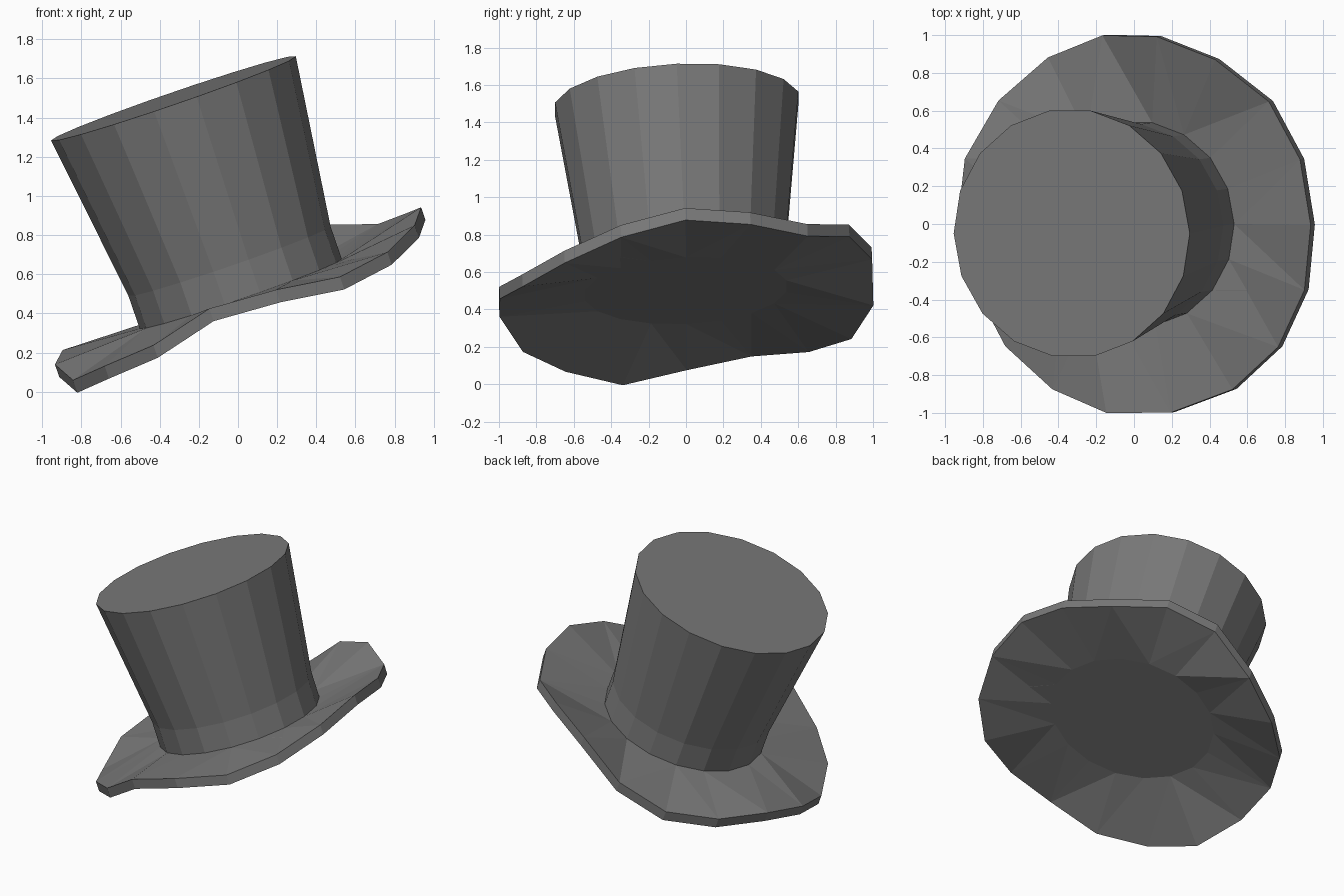
import bpy, bmesh, math
from mathutils import Matrix, Vector

cube = bpy.data.objects.get("Cube")
if cube:
    bpy.data.objects.remove(cube, do_unlink=True)

SIDES = 18
BASE_RADIUS = 0.546

# The whole hat leans over to its right
LEAN = (Matrix.Translation((0.014, 0, 0.5))
        @ Matrix.Rotation(math.radians(-19), 4, "Y")
        @ Matrix.Rotation(math.radians(2.7), 4, "X"))

felt = bpy.data.materials.new("dark grey felt")
felt.use_nodes = True
grey = (0.19, 0.19, 0.19, 1)
felt.diffuse_color = grey
felt.node_tree.nodes["Principled BSDF"].inputs["Base Color"].default_value = grey


def ring(bm, radius, heights):
    """One ring of vertices, with a height for each."""
    step = math.tau / SIDES
    return [bm.verts.new((radius * math.cos(i * step), radius * math.sin(i * step), z))
            for i, z in enumerate(heights)]


def bridge(bm, lower, upper):
    """Join two rings with a band of quads."""
    for i in range(SIDES):
        j = (i + 1) % SIDES
        bm.faces.new((lower[i], lower[j], upper[j], upper[i]))


def finish(bm, name):
    mesh = bpy.data.meshes.new(name)
    bm.to_mesh(mesh)
    bm.free()
    mesh.materials.append(felt)
    obj = bpy.data.objects.new(name, mesh)
    obj.matrix_world = LEAN
    bpy.context.collection.objects.link(obj)


# Crown: straight band at the foot, then flaring to a flat top
bm = bmesh.new()
foot, band, top = [ring(bm, r, [z] * SIDES)
                   for r, z in ((BASE_RADIUS, 0), (BASE_RADIUS, 0.177), (0.661, 1.057))]
bridge(bm, foot, band)
bridge(bm, band, top)
bm.faces.new(top)
bm.faces.new(foot[::-1])
finish(bm, "crown")

# Brim: wavy rim, thinning to the foot of the crown
wave = [0.05, 0.03, 0.01, 0.09, 0.07, -0.07, -0.14, -0.11, -0.06,
        -0.10, -0.19, -0.16, -0.13, -0.04, -0.06, -0.11, -0.08, -0.01]
bm = bmesh.new()
inner = ring(bm, BASE_RADIUS, [0] * SIDES)
under = ring(bm, 1.015, wave)
over = ring(bm, 1.015, [z + 0.068 for z in wave])
bridge(bm, inner, under)
bridge(bm, under, over)
bridge(bm, over, inner)
bmesh.ops.triangulate(bm, faces=bm.faces[:])
bmesh.ops.recalc_face_normals(bm, faces=bm.faces[:])
finish(bm, "brim")
